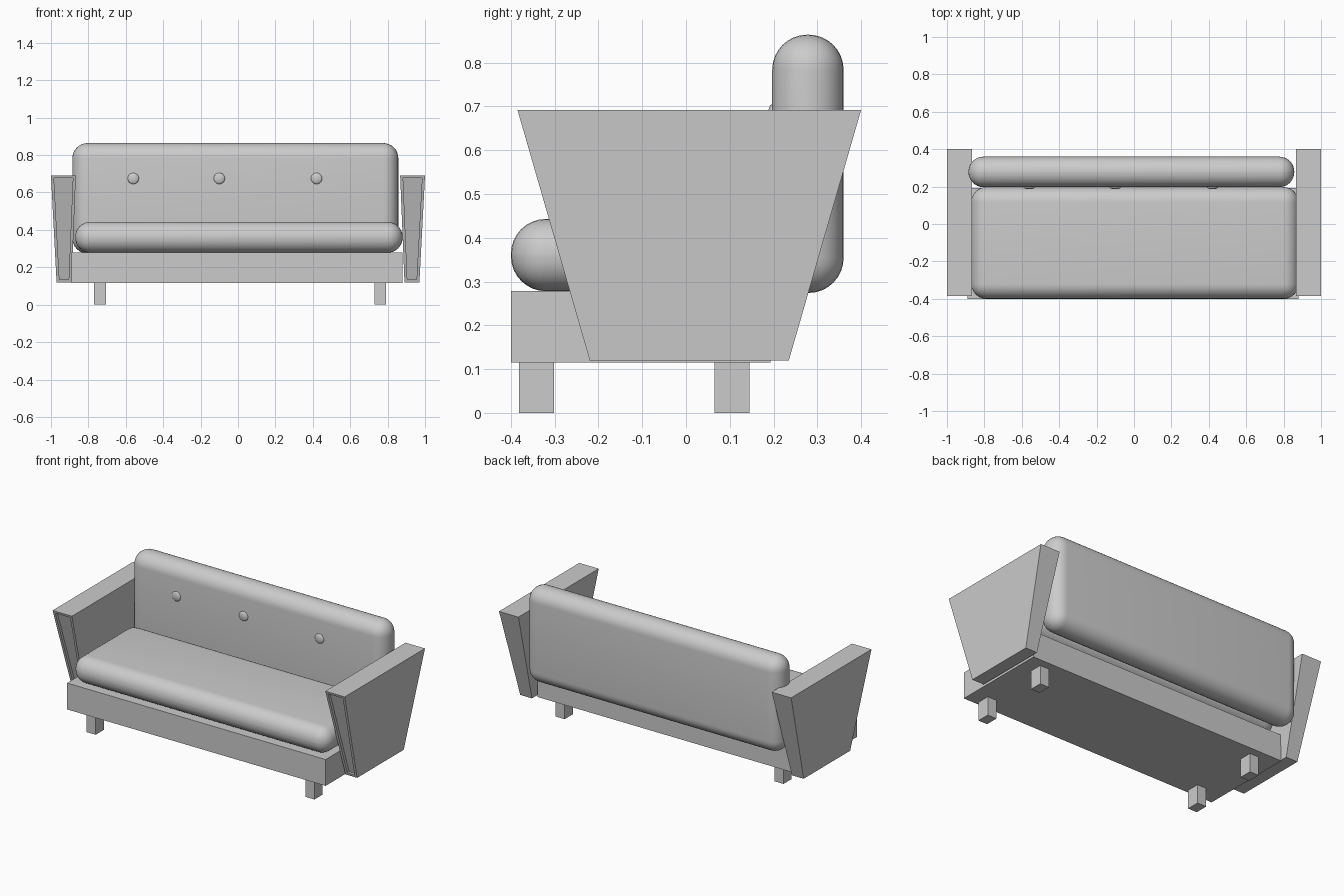
import bpy
import bmesh
from math import radians

cube = bpy.data.objects.get("Cube")
if cube:
    bpy.data.objects.remove(cube, do_unlink=True)

GREY = (0.6, 0.6, 0.6, 1)
fabric = bpy.data.materials.new("grey fabric")
fabric.use_nodes = True
fabric.diffuse_color = GREY
fabric.node_tree.nodes["Principled BSDF"].inputs["Base Color"].default_value = GREY


def finish(name, bm, smooth=False):
    bmesh.ops.recalc_face_normals(bm, faces=bm.faces)
    mesh = bpy.data.meshes.new(name)
    bm.to_mesh(mesh)
    bm.free()
    mesh.materials.append(fabric)
    obj = bpy.data.objects.new(name, mesh)
    bpy.context.collection.objects.link(obj)
    if smooth:
        bpy.ops.object.select_all(action="DESELECT")
        obj.select_set(True)
        bpy.context.view_layer.objects.active = obj
        bpy.ops.object.shade_smooth_by_angle(angle=radians(40))
    return obj


def box(name, x, y, z, radius=0):
    """Box between limits, optionally with fully rounded edges."""
    bm = bmesh.new()
    bmesh.ops.create_cube(bm, size=1)
    for v in bm.verts:
        v.co = [lim[0] if c < 0 else lim[1] for c, lim in zip(v.co, (x, y, z))]
    if radius:
        bmesh.ops.bevel(bm, geom=bm.edges[:], offset=radius, segments=8,
                        profile=0.5, affect="EDGES")
    return finish(name, bm, radius > 0)


def arm(name, side):
    """Tapered slab with a recessed panel in its front face."""
    bottom = (0.89, 0.97, -0.22, 0.235, 0.12)
    top = (0.867, 1.0, -0.385, 0.40, 0.692)
    bm = bmesh.new()
    bmesh.ops.create_cube(bm, size=1)
    for v in bm.verts:
        x0, x1, y0, y1, z = top if v.co.z > 0 else bottom
        v.co = (side * (x0 if v.co.x < 0 else x1), y0 if v.co.y < 0 else y1, z)
    bmesh.ops.recalc_face_normals(bm, faces=bm.faces)
    front = min(bm.faces, key=lambda f: f.calc_center_median().y)
    bmesh.ops.inset_region(bm, faces=[front], thickness=0.022)
    # second inset sinks the panel behind a crisp rim
    rim = bmesh.ops.extrude_discrete_faces(bm, faces=[front])["faces"]
    panel = rim[0]
    bmesh.ops.translate(bm, verts=panel.verts, vec=(0, 0.018, 0))
    return finish(name, bm)


# Frame and cushions
box("base", (-0.89, 0.88), (-0.40, 0.193), (0.115, 0.278))
box("seat_cushion", (-0.87, 0.88), (-0.40, 0.197), (0.278, 0.443), 0.08)
box("back_cushion", (-0.885, 0.857), (0.197, 0.36), (0.274, 0.864), 0.08)

# Arms
for label, side in (("left", 1), ("right", -1)):
    arm(label + "_arm", side)

# Legs
for label, x in (("left", 0.76), ("right", -0.738)):
    for end, y in (("front", -0.342), ("back", 0.105)):
        box(f"{end}_{label}_leg", (x - 0.031, x + 0.031),
            (y - 0.04, y + 0.04), (0, 0.116))

# Tufting buttons on the backrest
for label, x in (("right", -0.56), ("middle", -0.1), ("left", 0.42)):
    bm = bmesh.new()
    bmesh.ops.create_uvsphere(bm, u_segments=20, v_segments=10, radius=0.03)
    for v in bm.verts:
        v.co = (v.co.x + x, v.co.y * 0.35 + 0.197, v.co.z + 0.675)
    finish(label + "_button", bm, True)
